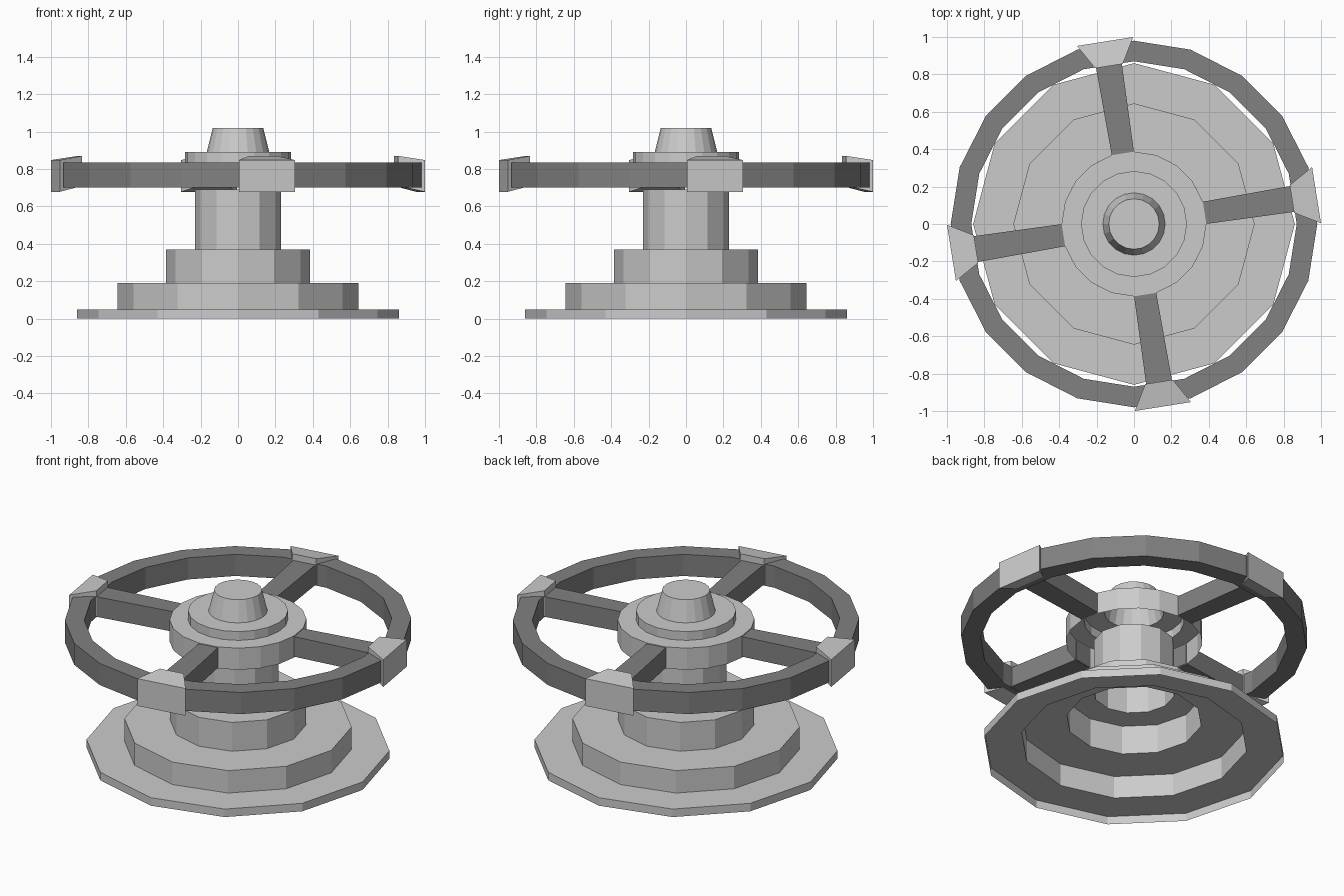
import bpy, bmesh
from math import sin, cos, tau, radians

if "Cube" in bpy.data.objects:
    bpy.data.objects.remove(bpy.data.objects["Cube"])


def material(name, v):
    m = bpy.data.materials.new(name)
    m.diffuse_color = (v, v, v, 1)
    m.use_nodes = True
    m.node_tree.nodes["Principled BSDF"].inputs["Base Color"].default_value = m.diffuse_color
    return m


DARK = material("dark_iron", 0.22)
MID = material("mid_grey", 0.55)
PALE = material("clamp_grey", 0.62)


def finish(bm, name, mat):
    bmesh.ops.recalc_face_normals(bm, faces=bm.faces[:])
    me = bpy.data.meshes.new(name)
    bm.to_mesh(me)
    bm.free()
    ob = bpy.data.objects.new(name, me)
    bpy.context.collection.objects.link(ob)
    if mat:
        me.materials.append(mat)
    return ob


def revolve(name, profile, n, mat=None, ring=False):
    """Spin (radius, z) points; a ring closes on itself, otherwise the last loop is capped."""
    bm = bmesh.new()
    loops = [[bm.verts.new((r * cos(tau * i / n), r * sin(tau * i / n), z))
              for i in range(n)] for r, z in profile]
    pairs = list(zip(loops, loops[1:]))
    if ring:
        pairs.append((loops[-1], loops[0]))
    for a, b in pairs:
        for i in range(n):
            j = (i + 1) % n
            bm.faces.new((a[i], a[j], b[j], b[i]))
    if not ring:
        bm.faces.new(loops[-1])
    return finish(bm, name, mat)


def radial_block(name, inner, outer, angle, mat):
    """Tapered block along a radius; each end is (radius, half width, z low, z high)."""
    bm = bmesh.new()
    c, s = cos(angle), sin(angle)
    a, b = [[bm.verts.new((r * c - t * s, r * s + t * c, z))
             for t, z in ((-w, z0), (w, z0), (w, z1), (-w, z1))]
            for r, w, z0, z1 in (inner, outer)]
    bm.faces.new(a)
    bm.faces.new(b)
    for i in range(4):
        j = (i + 1) % 4
        bm.faces.new((a[i], a[j], b[j], b[i]))
    return finish(bm, name, mat)


# Stepped pedestal, a hollow shell open underneath
revolve("pedestal", [(0.86, 0), (0.86, 0.05), (0.645, 0.05), (0.645, 0.19),
                     (0.385, 0.19), (0.385, 0.37), (0.23, 0.37), (0.23, 0.69)], 12)

# Wheel hub with raised collar and tapered knob, open underneath
revolve("wheel_hub", [(0.387, 0.70), (0.387, 0.835), (0.283, 0.835), (0.283, 0.89),
                      (0.167, 0.89), (0.135, 1.02)], 20, MID)

# Wheel rim
revolve("wheel_rim", [(0.98, 0.70), (0.98, 0.835), (0.87, 0.835), (0.87, 0.70)],
        20, DARK, ring=True)

# Four spokes and the clamps where they meet the rim
for k in range(4):
    ang = radians(9 + 90 * k)
    radial_block(f"spoke_{k + 1}", (0.38, 0.06, 0.705, 0.83),
                 (0.865, 0.07, 0.705, 0.83), ang, DARK)
    radial_block(f"rim_clamp_{k + 1}", (0.855, 0.075, 0.71, 0.87),
                 (0.988, 0.152, 0.678, 0.848), ang, PALE)
